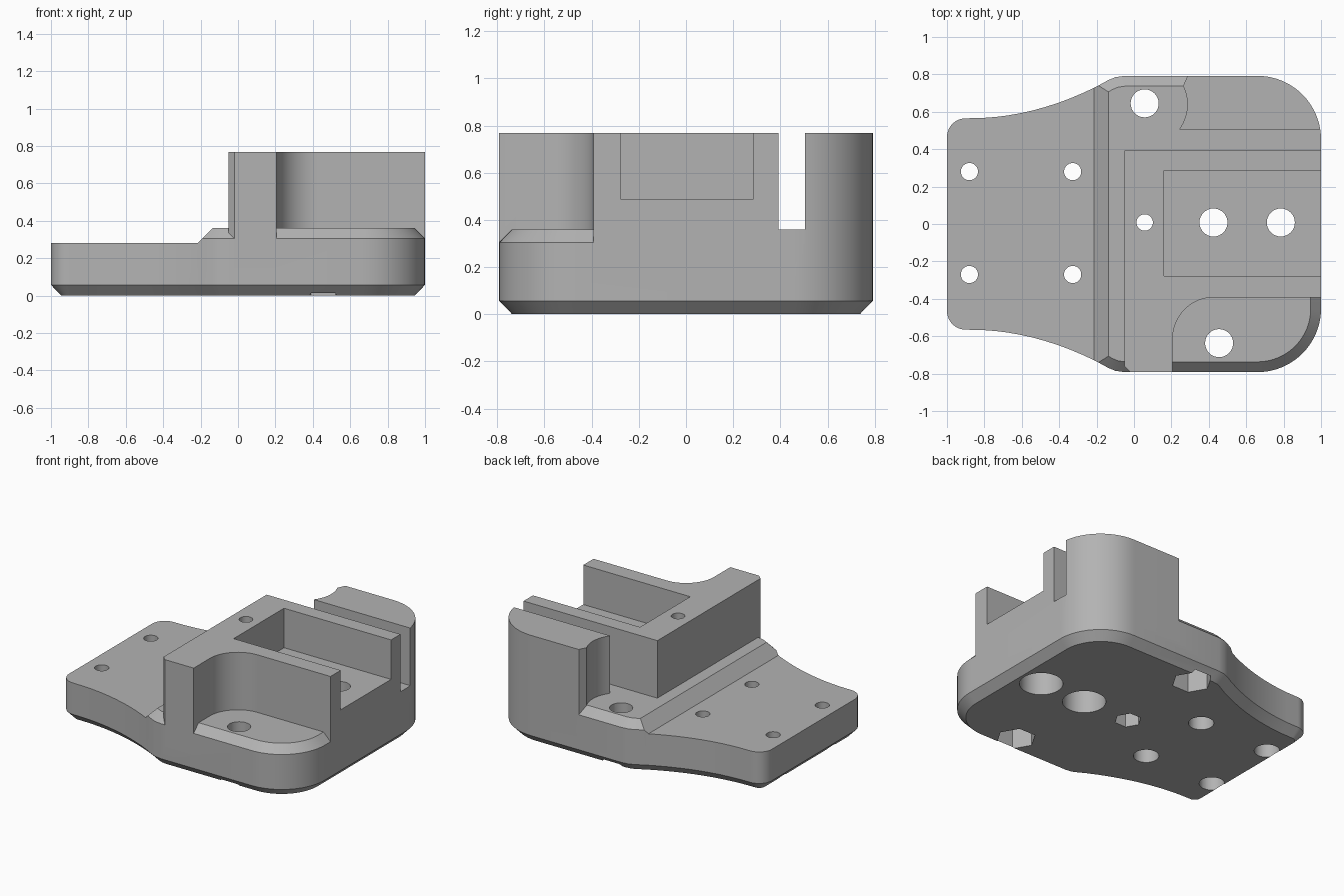
import bpy, bmesh, math
from mathutils import Vector

if "Cube" in bpy.data.objects:
    bpy.data.objects.remove(bpy.data.objects["Cube"], do_unlink=True)

grey = bpy.data.materials.new("plain grey")
grey.use_nodes = True
grey.diffuse_color = (0.45, 0.45, 0.45, 1)
grey.node_tree.nodes["Principled BSDF"].inputs["Base Color"].default_value = (0.45, 0.45, 0.45, 1)


def arc(cx, cy, r, start, end, steps):
    angles = [math.radians(start + (end - start) * i / steps) for i in range(steps + 1)]
    return [(cx + r * math.cos(a), cy + r * math.sin(a)) for a in angles]


def inset(points, d):
    # Mitred inward offset of a counter-clockwise outline
    result = []
    for i, p in enumerate(points):
        a, p, b = Vector(points[i - 1]), Vector(p), Vector(points[(i + 1) % len(points)])
        e, f = (p - a).normalized(), (b - p).normalized()
        n, m = Vector((-e.y, e.x)), Vector((-f.y, f.x))
        result.append(tuple(p + (n + m) * d / (1 + n.dot(m))))
    return result


def loft(name, rings):
    # Closed solid through (outline, height) rings
    bm = bmesh.new()
    loops = [[bm.verts.new((x, y, z)) for x, y in pts] for pts, z in rings]
    for low, high in zip(loops, loops[1:]):
        for i in range(len(low)):
            bm.faces.new((low[i - 1], low[i], high[i], high[i - 1]))
    bm.faces.new(loops[0])
    bm.faces.new(loops[-1])
    bmesh.ops.recalc_face_normals(bm, faces=bm.faces)
    mesh = bpy.data.meshes.new(name)
    bm.to_mesh(mesh)
    bm.free()
    mesh.materials.append(grey)
    obj = bpy.data.objects.new(name, mesh)
    bpy.context.collection.objects.link(obj)
    return obj


def prism(pts, z0, z1):
    return loft("cutter", [(pts, z0), (pts, z1)])


def box(x0, x1, y0, y1, z0, z1):
    return prism([(x0, y0), (x1, y0), (x1, y1), (x0, y1)], z0, z1)


def combine(target, other, operation="DIFFERENCE"):
    mod = target.modifiers.new("boolean", "BOOLEAN")
    mod.operation, mod.solver, mod.object = operation, "EXACT", other
    bpy.context.view_layer.update()
    graph = bpy.context.evaluated_depsgraph_get()
    mesh = bpy.data.meshes.new_from_object(target.evaluated_get(graph))
    target.modifiers.clear()
    target.data = mesh
    bpy.data.objects.remove(other, do_unlink=True)


# Plan outline: rounded tail, flared neck, wide rounded body
half = arc(-0.9, 0.465, 0.1, 180, 90, 10)
half += [(-0.88 + 0.68 * t / 10, 0.565 + 0.17 * (t / 10) ** 2) for t in range(1, 11)]
half += [(-0.14, 0.768), (-0.1, 0.785), (-0.05, 0.792)]
half += arc(0.66, 0.452, 0.34, 90, 0, 20)
outline = [(x, y) for x, y in half] + [(x, -y) for x, y in reversed(half)]
outline.reverse()
small = inset(outline, 0.055)

# Base plate with chamfered rims, and a sloped step down to the tail
body = loft("mount_body", [(small, 0), (outline, 0.057), (outline, 0.305), (small, 0.36)])
step = loft("cutter", [
    ([(-1.5, -1), (-0.215, -1), (-0.215, 1), (-1.5, 1)], 0.28),
    ([(-1.5, -1), (-0.137, -1), (-0.137, 1), (-1.5, 1)], 0.36),
    ([(-1.5, -1), (-0.137, -1), (-0.137, 1), (-1.5, 1)], 0.6)])
combine(body, step)

# Tall block: clear the tail side, the front bay and the back bay
block = prism(outline, 0.15, 0.768)
block.name = "tall_block"
combine(block, prism([(-1.5, -1), (-0.02, -1), (-0.02, -0.792), (-0.05, -0.762),
                      (-0.05, 1), (-1.5, 1)], 0, 1))
front_bay = [(0.207, -1)] + arc(0.427, -0.612, 0.22, 180, 90, 16) + [(1.5, -0.392), (1.5, -1)]
combine(block, prism(front_bay, 0, 1))
back_bay = [(-0.3, 0.392), (0.244, 0.392)] + arc(0.06, 0.64, 0.225, -35, 26, 14)
back_bay += [(0.288, 0.795), (0.288, 1), (-0.3, 1)]
combine(block, prism(back_bay, 0, 1))

# Narrow slot and central pocket, both open on the left side
combine(block, box(0.15, 1.5, 0.392, 0.505, 0.36, 1))
combine(block, box(0.16, 1.5, -0.277, 0.287, 0.488, 1))
combine(body, block, "UNION")

# Holes: x, y, radius, recess radius, recess depth, recess sides
holes = [(x, y, 0.046, 0.082, 0.16, 32) for x in (-0.88, -0.328) for y in (-0.27, 0.28)]
holes += [(x, 0.008, 0.075, 0.14, 0.3, 40) for x in (0.425, 0.785)]
holes += [(0.057, 0.645, 0.075, 0.13, 0.2, 6), (0.455, -0.637, 0.075, 0.13, 0.2, 6)]
holes += [(0.057, 0.008, 0.044, 0.088, 0.3, 6)]
for x, y, radius, recess, depth, sides in holes:
    combine(body, prism(arc(x, y, radius, 0, 360, 32)[:-1], -0.1, 1))
    combine(body, prism(arc(x, y, recess, 0, 360, sides)[:-1], -0.1, depth))

bpy.ops.object.select_all(action="DESELECT")
body.select_set(True)
bpy.context.view_layer.objects.active = body
bpy.ops.object.shade_smooth_by_angle(angle=math.radians(25))
